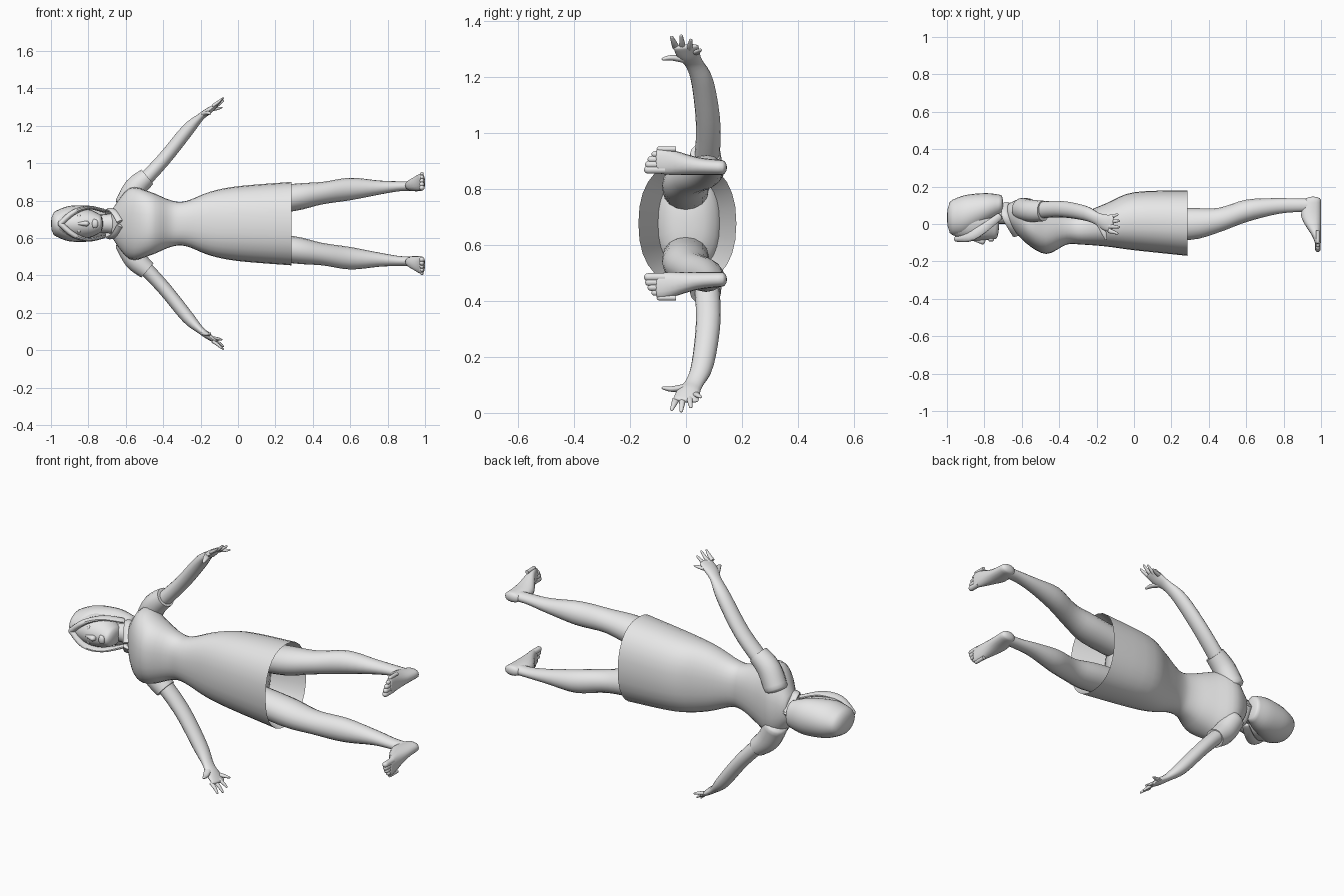
import bpy, bmesh, math
from mathutils import Vector

default_cube = bpy.data.objects.get("Cube")
if default_cube:
    bpy.data.objects.remove(default_cube)

MID = 0.677  # height of the body's plane of symmetry
X, Y, Z = Vector((1, 0, 0)), Vector((0, 1, 0)), Vector((0, 0, 1))

grey = bpy.data.materials.new("plain_grey")
grey.use_nodes = True
grey.diffuse_color = (0.8, 0.8, 0.8, 1)
shader = grey.node_tree.nodes["Principled BSDF"]
shader.inputs["Base Color"].default_value = grey.diffuse_color


def spline(rings, steps=4):
    """Smooth curve through the given rings, every component together."""
    keys = [Vector(ring) for ring in rings]
    last = len(keys) - 1
    slopes = [(keys[min(i + 1, last)] - keys[max(i - 1, 0)]) / 2 for i in range(last + 1)]
    dense = []
    for i in range(last):
        start, end = keys[i], keys[i + 1]
        for step in range(steps):
            t = step / steps
            ease = t * t * (3 - 2 * t)
            dense.append(start.lerp(end, ease)
                         + slopes[i] * (t * (1 - t) ** 2)
                         - slopes[i + 1] * (t * t * (1 - t)))
    return dense + [keys[last]]


def dome(centre, tangent, across, along, length):
    """Shrinking sections that round off an end."""
    sections = []
    for degrees in (30, 60, 80):
        angle = math.radians(degrees)
        shrink = math.cos(angle)
        offset = tangent * (length * math.sin(angle))
        sections.append((centre + offset, tangent, across * shrink, along * shrink))
    return sections


def loft(name, rings, ref=Z, tangent=None, ends=(0, 0), sides=16, power=2, side=1, inward=False):
    """Skin over rings (x, y, z, radius across, radius along ref).
    Each end is open (None), flat (0) or a dome of that length."""
    dense = spline(rings)
    last = len(dense) - 1
    sections = []
    for i, ring in enumerate(dense):
        ahead, behind = dense[min(i + 1, last)], dense[max(i - 1, 0)]
        direction = tangent or (Vector(ahead[:3]) - Vector(behind[:3])).normalized()
        sections.append((Vector(ring[:3]), direction, ring[3], ring[4]))
    if ends[0]:
        centre, direction, across, along = sections[0]
        cap = dome(centre, -direction, across, along, ends[0])
        sections = [(c, direction, u, v) for c, d, u, v in reversed(cap)] + sections
    if ends[1]:
        sections += dome(*sections[-1], ends[1])

    bm = bmesh.new()
    loops = []
    for centre, direction, across, along in sections:
        u = direction.cross(ref).normalized()
        v = u.cross(direction)
        loop = []
        for k in range(sides):
            angle = math.tau * k / sides
            c, s = math.cos(angle), math.sin(angle)
            point = (centre + u * math.copysign(abs(c) ** (2 / power), c) * across
                     + v * math.copysign(abs(s) ** (2 / power), s) * along)
            loop.append(bm.verts.new((point.x, point.y, MID + side * point.z)))
        loops.append(loop)
    for near, far in zip(loops, loops[1:]):
        for k in range(sides):
            following = (k + 1) % sides
            bm.faces.new((near[k], near[following], far[following], far[k]))
    for loop, end in zip((loops[0], loops[-1]), ends):
        if end is not None:
            bm.faces.new(loop)
    bmesh.ops.recalc_face_normals(bm, faces=bm.faces)
    if inward:
        bmesh.ops.reverse_faces(bm, faces=bm.faces)
    for face in bm.faces:
        face.smooth = True
    mesh = bpy.data.meshes.new(name)
    bm.to_mesh(mesh)
    bm.free()
    mesh.set_sharp_from_angle(angle=math.radians(50))
    mesh.materials.append(grey)
    bpy.context.collection.objects.link(bpy.data.objects.new(name, mesh))


def trunk(name, profile, **options):
    """Central part described by (x, front y, back y, half width)."""
    rings = [(x, (front + back) / 2, 0, (back - front) / 2, width)
             for x, front, back, width in profile]
    loft(name, rings, tangent=X, **options)


def pair(name, rings, **options):
    """The same limb part on both sides of the body."""
    for label, side in (("left", 1), ("right", -1)):
        loft(f"{label}_{name}", rings, side=side, **options)


# Dress, with a hollow lining behind the hem
hem = (.285, -.17, .18, .223)
trunk("dress", [(-.67, 0, .11, .08), (-.58, -.1, .14, .19), (-.47, -.16, .1, .17),
                (-.36, -.11, .06, .125), (-.28, -.11, .06, .12), (-.15, -.12, .11, .17),
                (0, -.14, .17, .2), hem],
      ends=(.01, None), sides=28, power=2.3)
trunk("dress_lining", [hem, (.1, -.1, .12, .17)],
      ends=(None, .05), sides=28, power=2.3, inward=True)

# Neck and collar
trunk("neck", [(-.8, 0, .1, .05), (-.7, 0, .1, .05), (-.6, 0, .11, .07)])
pair("collar", [(-.68, .11, 0, .01, .02), (-.69, .05, .07, .01, .02),
                (-.66, -.01, .06, .01, .02), (-.63, -.06, .01, .01, .02)], ref=X, sides=10)

# Head and hair
trunk("head", [(-.95, -.07, .1, .06), (-.87, -.09, .13, .084), (-.79, -.086, .1, .074),
               (-.74, -.08, .06, .05)], ends=(.03, .018), sides=24)
trunk("hair", [(-.97, -.06, .13, .07), (-.9, -.06, .155, .095), (-.79, 0, .165, .095),
               (-.71, .05, .155, .07)], ends=(.03, .01), sides=24)
pair("fringe", [(-.95, -.08, 0, .015, .015), (-.88, -.07, .06, .015, .025),
                (-.8, -.02, .086, .01, .025), (-.72, .04, .07, .01, .02)],
     ref=Y, ends=(.01, .01), sides=10)

# Face
trunk("nose", [(-.86, -.09, -.07, .007), (-.81, -.11, -.07, .015)], ends=(.01, .015))
trunk("lips", [(-.77, -.095, -.07, .025), (-.758, -.094, -.07, .022)], ends=(.01, .01))
pair("eye", [(-.85, -.072, .028, .01, .01), (-.85, -.071, .036, .01, .01)],
     ref=Y, ends=(.015, .015), sides=10)

# Sleeves and arms
pair("sleeve", [(-.6, .08, .1, .06, .06), (-.55, .07, .19, .06, .06),
                (-.485, .07, .25, .05, .055)], ref=Y, ends=(.02, 0))
pair("arm", [(-.55, .07, .18, .04, .045), (-.4, .08, .34, .037, .044),
             (-.27, .06, .5, .034, .04), (-.2, .03, .57, .02, .033),
             (-.16, .01, .6, .018, .042), (-.12, 0, .63, .01, .045)], ref=Y, ends=(0, .01))

# Fingers fan out from the knuckles
for i in range(4):
    fan = i - 1.5
    knuckle = Vector((-.135, .024 * fan, .62 - .006 * fan))
    tip = Vector((-.08 - .004 * fan ** 2, .034 * fan, .665 - .015 * fan - .01 * fan ** 2))
    middle = knuckle.lerp(tip, .5) + X * .003
    pair(f"finger_{i + 1}", [(*knuckle, .009, .013), (*middle, .008, .01), (*tip, .005, .006)],
         ref=Y, ends=(0, .006), sides=10)
pair("thumb", [(-.18, 0, .585, .013, .02), (-.16, -.05, .592, .01, .014),
               (-.15, -.08, .588, .006, .007)], ref=X, ends=(0, .007), sides=10)

# Legs
pair("leg", [(.05, 0, .11, .08, .07), (.3, 0, .14, .085, .073), (.45, .02, .163, .066, .06),
             (.6, .07, .185, .06, .06), (.76, .095, .193, .043, .037),
             (.87, .1, .2, .036, .026), (.95, .1, .2, .035, .026)], tangent=X)

# Feet and toes
pair("foot", [(.957, .13, .2, .042, .026), (.947, .04, .205, .053, .032),
              (.975, -.06, .22, .025, .046), (.983, -.1, .224, .016, .044)],
     tangent=-Y, ends=(.016, .01), power=2.3)
for i in range(5):
    radius = .015 - .0013 * i
    tip = Vector((.983, .0025 * i * i - .135, .192 + .0185 * i))
    base = tip + Y * .06
    pair(f"toe_{i + 1}", [(*base, radius, radius), (*tip, radius, radius)],
         tangent=-Y, ends=(0, radius), sides=10)
